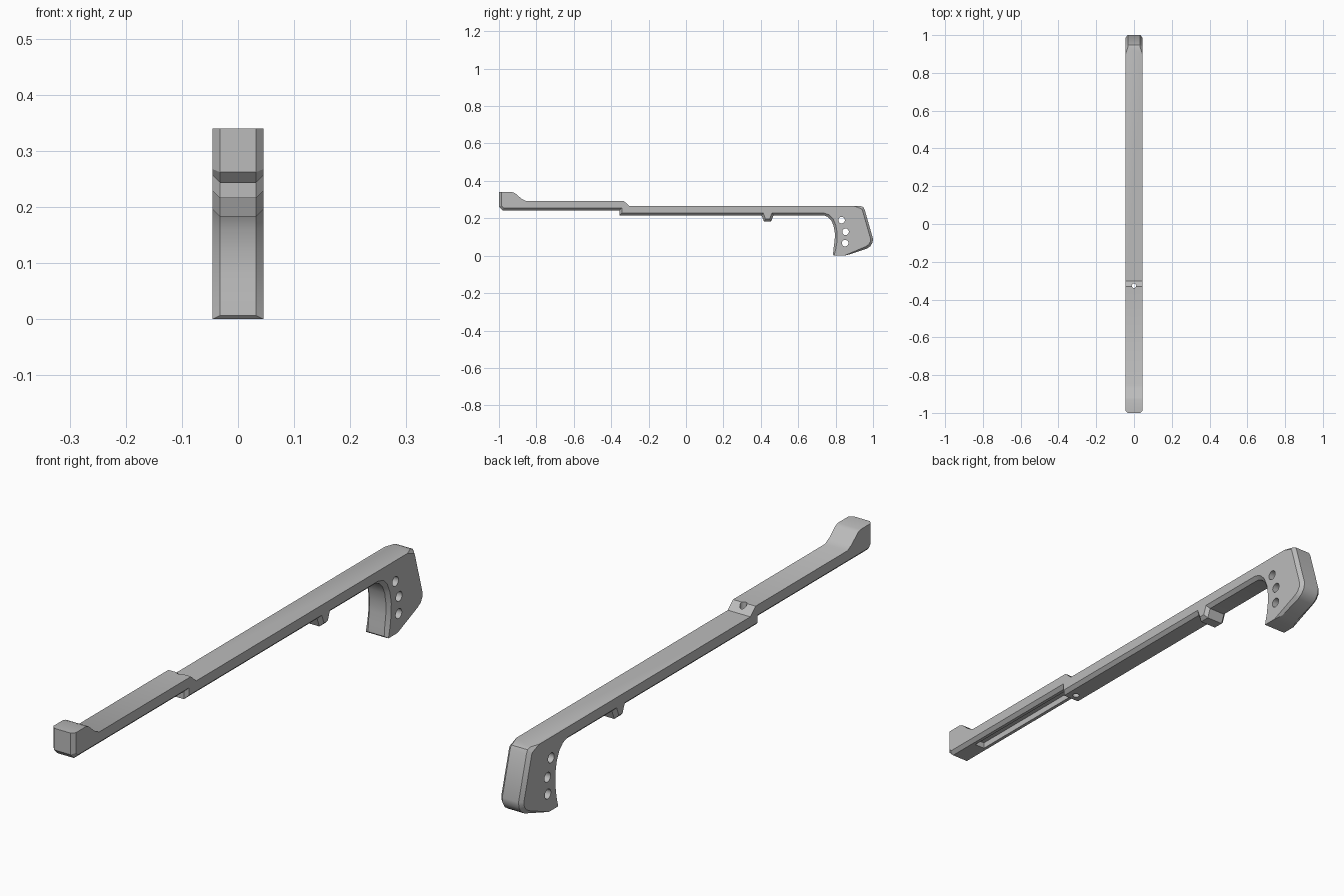
import bpy, bmesh, math
from mathutils import Matrix

cube = bpy.data.objects.get("Cube")
if cube:
    bpy.data.objects.remove(cube, do_unlink=True)

HALF = 0.045
CHAMFER = 0.0125

# One flat colour
grey = bpy.data.materials.new("plain_grey")
grey.use_nodes = True
grey.diffuse_color = (0.5, 0.5, 0.5, 1)
grey.node_tree.nodes["Principled BSDF"].inputs["Base Color"].default_value = (0.5, 0.5, 0.5, 1)


def to_object(name, bm):
    bmesh.ops.recalc_face_normals(bm, faces=bm.faces)
    mesh = bpy.data.meshes.new(name)
    bm.to_mesh(mesh)
    bm.free()
    mesh.materials.append(grey)
    obj = bpy.data.objects.new(name, mesh)
    bpy.context.collection.objects.link(obj)
    return obj


def cylinder(name, radius, length, matrix):
    bm = bmesh.new()
    bmesh.ops.create_cone(bm, cap_ends=True, segments=32, radius1=radius,
                          radius2=radius, depth=length, matrix=matrix)
    return to_object(name, bm)


# Side outline as (y, z); sections marked True get chamfered side edges
sections = [
    (True, [(-1, 0.34), (-1, 0.262), (-0.981, 0.243), (-0.355, 0.243)]),   # nose
    (True, [(-0.355, 0.216), (0.404, 0.216)]),                             # rail underside
    (True, [(0.417, 0.183), (0.455, 0.183), (0.468, 0.216)]),              # lug
    (True, [(0.735, 0.216), (0.758, 0.208), (0.776, 0.19), (0.789, 0.16),  # finger curve
            (0.796, 0.12), (0.795, 0.08), (0.789, 0.04)]),
    (False, [(0.786, 0.006), (0.792, 0), (0.845, 0)]),                     # grip toe
    (True, [(0.875, 0.007), (0.965, 0.037), (0.985, 0.05), (0.997, 0.069),  # grip back
            (1, 0.09), (0.955, 0.247), (0.948, 0.26)]),
    (False, [(0.935, 0.265), (-0.302, 0.265), (-0.332, 0.292),             # top line
             (-0.855, 0.292), (-0.88, 0.305), (-0.915, 0.335), (-0.93, 0.34)]),
]
outline = [(p, flag) for flag, pts in sections for p in pts]

# Main body: extrude the outline and chamfer the marked side edges
bm = bmesh.new()
sides = [[bm.verts.new((x, *p)) for p, _ in outline] for x in (-HALF, HALF)]
for ring in sides:
    bm.faces.new(ring)
chamfered = []
count = len(outline)
for i in range(count):
    j = (i + 1) % count
    bm.faces.new((sides[0][i], sides[0][j], sides[1][j], sides[1][i]))
    if outline[i][1]:
        chamfered += [bm.edges.get((ring[i], ring[j])) for ring in sides]
bmesh.ops.recalc_face_normals(bm, faces=bm.faces)
bmesh.ops.bevel(bm, geom=chamfered, offset=CHAMFER, offset_type='OFFSET',
                segments=1, affect='EDGES', clamp_overlap=False)
body = to_object("rail_and_grip", bm)

# Grip holes, step hole and the groove below the nose
across = Matrix.Rotation(math.pi / 2, 4, 'Y')
cutters = [cylinder("grip_hole_cutter", 0.0175, 0.3, Matrix.Translation((0, y, z)) @ across)
           for y, z in ((0.832, 0.19), (0.853, 0.128), (0.851, 0.067))]
cutters.append(cylinder("step_hole_cutter", 0.012, 0.5, Matrix.Translation((0, -0.327, 0.25))))
groove = bmesh.new()
bmesh.ops.create_cube(groove, size=1, matrix=Matrix.Translation((0, -0.6125, 0.24))
                      @ Matrix.Diagonal((0.04, 0.515, 0.05, 1)))
cutters.append(to_object("groove_cutter", groove))

bpy.ops.object.select_all(action='DESELECT')
bpy.context.view_layer.objects.active = body
body.select_set(True)
for cutter in cutters:
    cutter.hide_render = True
    cut = body.modifiers.new(cutter.name, 'BOOLEAN')
    cut.operation = 'DIFFERENCE'
    cut.solver = 'EXACT'
    cut.object = cutter
    bpy.ops.object.modifier_apply(modifier=cut.name)
    bpy.data.objects.remove(cutter, do_unlink=True)

bpy.ops.object.shade_smooth_by_angle(angle=math.radians(28))
